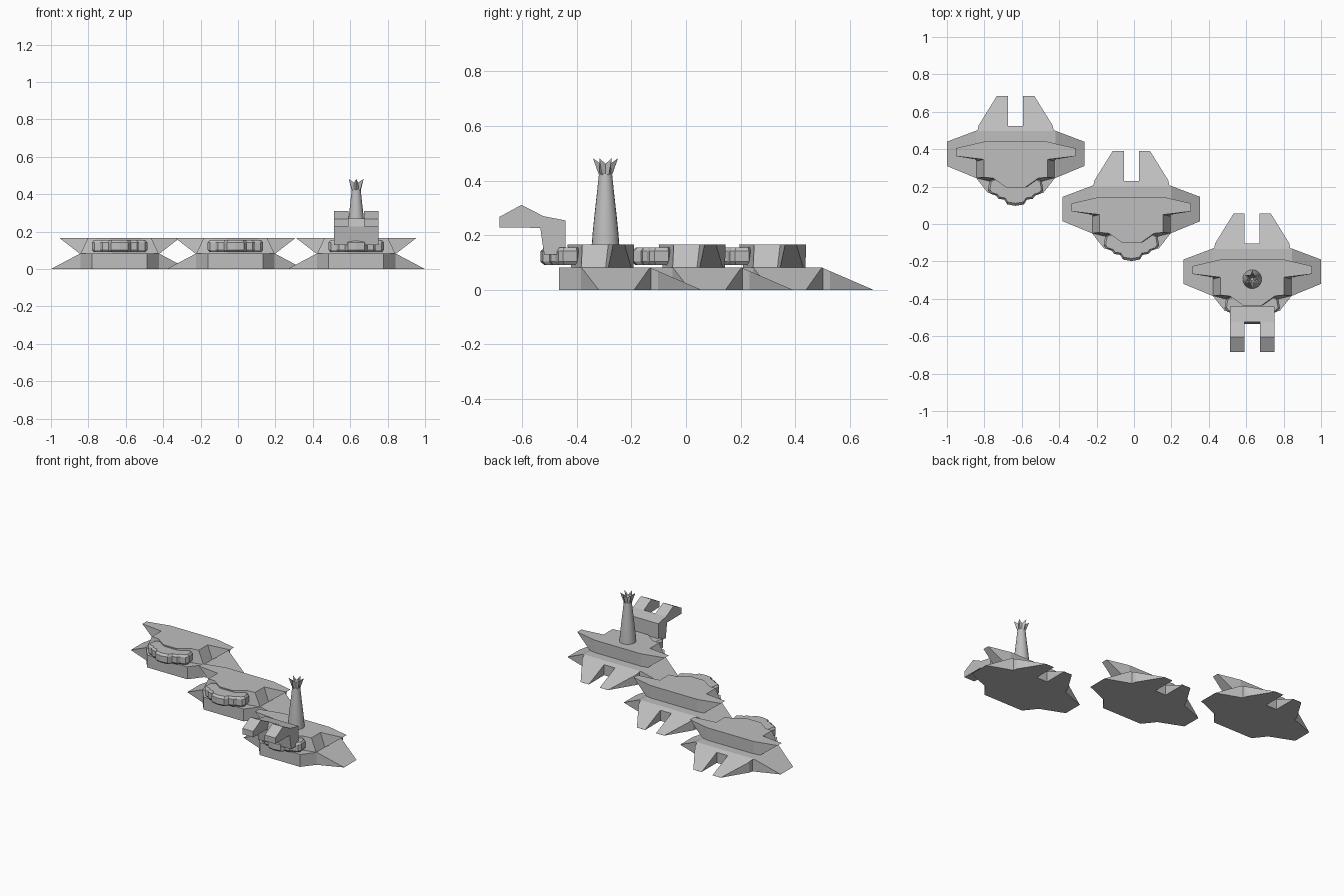
import bpy, bmesh, math
from mathutils import Vector

cube = bpy.data.objects.get("Cube")
if cube:
    bpy.data.objects.remove(cube)

grey = bpy.data.materials.new("plain_grey")
grey.use_nodes = True
GREY = (0.52, 0.52, 0.52, 1)
grey.diffuse_color = GREY
grey.node_tree.nodes["Principled BSDF"].inputs["Base Color"].default_value = GREY


def mirrored(half):
    """Close a half outline (x > 0) into a full one."""
    return half + [(-x, y) for x, y in reversed(half) if x != 0]


def level(outline, z):
    return [(x, y, z) for x, y in outline]


def loft(levels):
    """Skin equal-length rings and cap both ends."""
    bm = bmesh.new()
    rings = [[bm.verts.new(p) for p in ring] for ring in levels]
    n = len(rings[0])
    for a, b in zip(rings, rings[1:]):
        for i in range(n):
            j = (i + 1) % n
            bm.faces.new((a[i], a[j], b[j], b[i]))
    bm.faces.new(rings[0])
    bm.faces.new(rings[-1])
    bmesh.ops.recalc_face_normals(bm, faces=bm.faces)
    return bm


def slice_off(bm, point, normal):
    """Remove everything in front of a plane and cap the cut."""
    cut = bmesh.ops.bisect_plane(bm, geom=bm.verts[:] + bm.edges[:] + bm.faces[:],
                                 plane_co=point, plane_no=normal, clear_outer=True)
    edges = [e for e in cut["geom_cut"] if isinstance(e, bmesh.types.BMEdge) and e.is_boundary]
    bmesh.ops.edgeloop_fill(bm, edges=edges)
    bmesh.ops.recalc_face_normals(bm, faces=bm.faces)


def to_mesh(name, bm):
    mesh = bpy.data.meshes.new(name)
    bm.to_mesh(mesh)
    bm.free()
    mesh.materials.append(grey)
    return mesh


def place(name, mesh, x=0, y=0):
    ob = bpy.data.objects.new(name, mesh)
    ob.location = (x, y, 0)
    bpy.context.collection.objects.link(ob)
    return ob


DECK, TOP = 0.082, 0.165

# Lower hull: slab with side wings and two tail prongs, cut by sloping planes
hull_half = [(0.04, -0.105), (0.04, 0.055), (0.10, 0.055), (0.198, -0.103),
             (0.203, -0.128), (0.368, -0.19), (0.368, -0.32), (0.21, -0.385), (0.147, -0.465)]
hull = mirrored(hull_half)
bm = loft([level(hull, 0), level(hull, DECK)])
for side in (1, -1):
    slice_off(bm, (side * 0.366, 0, 0.001), (side * DECK, 0, 0.155))
slice_off(bm, (0, 0.054, 0.001), (0, DECK, 0.19))
hull_mesh = to_mesh("lower_hull", bm)

# Upper hull: raised deck whose wing tips flare outward
deck_low = mirrored([(0.17, -0.192), (0.21, -0.20), (0.21, -0.285), (0.21, -0.295),
                     (0.21, -0.384), (0.147, -0.40), (0.04, -0.42)])
deck_high = mirrored([(0.17, -0.19), (0.32, -0.225), (0.32, -0.267), (0.17, -0.285),
                      (0.17, -0.38), (0.12, -0.385), (0.05, -0.435)])
deck_mesh = to_mesh("upper_deck", loft([level(deck_low, DECK - 0.002), level(deck_high, TOP)]))

# Stepped crescent on the bow with chamfered rims
bow = mirrored([(0, -0.37), (0.10, -0.385), (0.14, -0.40), (0.148, -0.45), (0.135, -0.468),
                (0.105, -0.478), (0.092, -0.495), (0.06, -0.50), (0.045, -0.525), (0, -0.533)])
rim = [(x * 0.93, -0.42 + (y + 0.42) * 0.88) for x, y in bow]
bow_mesh = to_mesh("bow_crescent", loft([level(rim, 0.09), level(bow, 0.103),
                                         level(bow, 0.142), level(rim, 0.155)]))

ships = {"right": (-0.633, 0.63), "middle": (-0.014, 0.335), "left": (0.632, 0)}
for label, (x, y) in ships.items():
    place(label + "_lower_hull", hull_mesh, x, y)
    place(label + "_upper_deck", deck_mesh, x, y)
    place(label + "_bow_crescent", bow_mesh, x, y)

# Tower on the left ship
CX, CY = ships["left"][0], -0.295


def circle(r, z, n=20, r2=None, z2=None):
    pts = []
    for i in range(n):
        odd = r2 is not None and i % 2
        a = math.tau * i / n + math.pi / 2
        rad = r2 if odd else r
        pts.append((rad * math.cos(a), rad * math.sin(a), z2 if odd else z))
    return pts


profile = [(0.051, TOP - 0.005), (0.047, 0.21), (0.041, 0.27), (0.033, 0.34), (0.024, 0.425)]
tower = place("tower", to_mesh("tower", loft([circle(r, z) for r, z in profile])), CX, CY)
bpy.context.view_layer.objects.active = tower
tower.select_set(True)
bpy.ops.object.shade_smooth_by_angle(angle=math.radians(40))

# Crown of pointed leaves
crown = [circle(0.024, 0.42, 12), circle(0.046, 0.482, 12, 0.021, 0.462),
         circle(0.030, 0.470, 12, 0.014, 0.455), circle(0.008, 0.435, 12)]
place("tower_crown", to_mesh("tower_crown", loft(crown)), CX, CY)


# Forked figurehead: stem block and two prongs, extruded from side profiles
def side_prism(name, profile, x0, x1):
    rings = [[(x, y, z) for y, z in profile] for x in (x0, x1)]
    place(name, to_mesh(name, loft(rings)), CX)


stem = [(-0.442, 0.13), (-0.442, 0.254), (-0.523, 0.27), (-0.534, 0.227), (-0.52, 0.13)]
prong = [(-0.523, 0.27), (-0.603, 0.311), (-0.684, 0.267), (-0.684, 0.228), (-0.534, 0.227)]
side_prism("figurehead_stem", stem, -0.12, 0.12)
for label, side in (("left", 1), ("right", -1)):
    side_prism(label + "_figurehead_prong", prong, side * 0.042, side * 0.12)
